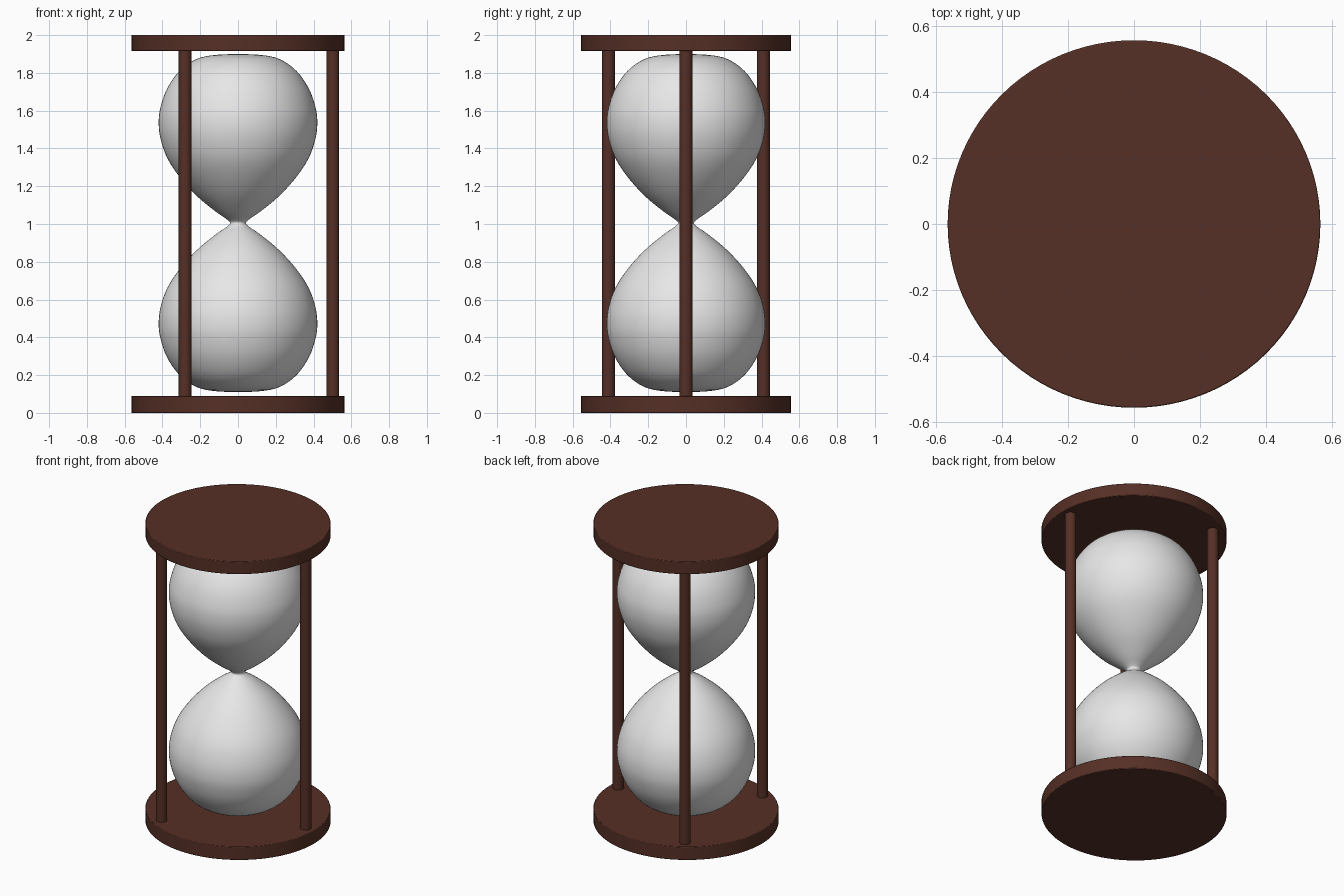
import bpy, bmesh, math
from mathutils import Vector

if "Cube" in bpy.data.objects:
    bpy.data.objects.remove(bpy.data.objects["Cube"])


def material(name, rgb):
    m = bpy.data.materials.new(name)
    m.diffuse_color = (*rgb, 1)
    m.use_nodes = True
    m.node_tree.nodes["Principled BSDF"].inputs["Base Color"].default_value = m.diffuse_color
    return m


WOOD = material("dark_wood", (0.092, 0.029, 0.019))
GLASS = material("pale_glass", (0.8, 0.8, 0.8))


def cylinder(name, radius, z0, z1, xy=(0, 0), scale=(1, 1), sides=96, bevel=0):
    bpy.ops.mesh.primitive_cylinder_add(vertices=sides, radius=radius, depth=z1 - z0,
                                        location=(xy[0], xy[1], (z0 + z1) / 2))
    ob = bpy.context.object
    ob.name = name
    ob.scale = (scale[0], scale[1], 1)
    bpy.ops.object.transform_apply(location=False, rotation=False, scale=True)
    ob.data.materials.append(WOOD)
    if bevel:
        mod = ob.modifiers.new("edge", 'BEVEL')
        mod.width, mod.segments = bevel, 2
    bpy.ops.object.shade_smooth_by_angle(angle=math.radians(35))
    return ob


# Round end plates, slightly wider in x than in y
cylinder("bottom_plate", 1, 0, 0.09, scale=(0.565, 0.557), bevel=0.004)
cylinder("top_plate", 1, 1.915, 2.0, scale=(0.565, 0.557), bevel=0.004)

# Three posts
for name, xy in (("right_post", (0.502, 0)), ("front_post", (-0.28, -0.41)),
                 ("back_post", (-0.28, 0.41))):
    cylinder(name, 0.034, 0.06, 1.94, xy=xy, sides=32)

# Glass: half profile (radius, height above the neck), mirrored and smoothed
half = [(0.043, 0), (0.058, 0.019), (0.12, 0.062), (0.22, 0.145), (0.31, 0.245),
        (0.375, 0.345), (0.41, 0.445), (0.42, 0.53), (0.411, 0.61), (0.376, 0.71),
        (0.31, 0.805), (0.22, 0.868), (0.12, 0.89), (0, 0.894)]
NECK = 1.005
pts = [Vector((r, NECK - h)) for r, h in reversed(half)]
pts += [Vector((r, NECK + h)) for r, h in half[1:]]


def catmull(a, b, c, d, t):
    return 0.5 * (2 * b + (c - a) * t + (2 * a - 5 * b + 4 * c - d) * t * t
                  + (3 * b - a - 3 * c + d) * t ** 3)


ext = [Vector((-pts[1].x, pts[1].y))] + pts + [Vector((-pts[-2].x, pts[-2].y))]
profile = [catmull(*ext[i:i + 4], k / 4) for i in range(len(pts) - 1) for k in range(4)]
profile.append(pts[-1])

bm = bmesh.new()
verts = [bm.verts.new((max(p.x, 0), 0, p.y)) for p in profile]
edges = [bm.edges.new(pair) for pair in zip(verts, verts[1:])]
bmesh.ops.spin(bm, geom=verts + edges, cent=(0, 0, 0), axis=(0, 0, 1),
               angle=2 * math.pi, steps=96)
bmesh.ops.remove_doubles(bm, verts=bm.verts, dist=0.0002)
bmesh.ops.recalc_face_normals(bm, faces=bm.faces)
for f in bm.faces:
    f.smooth = True
me = bpy.data.meshes.new("glass_bulbs")
bm.to_mesh(me)
bm.free()
me.materials.append(GLASS)
bpy.context.collection.objects.link(bpy.data.objects.new("glass_bulbs", me))
